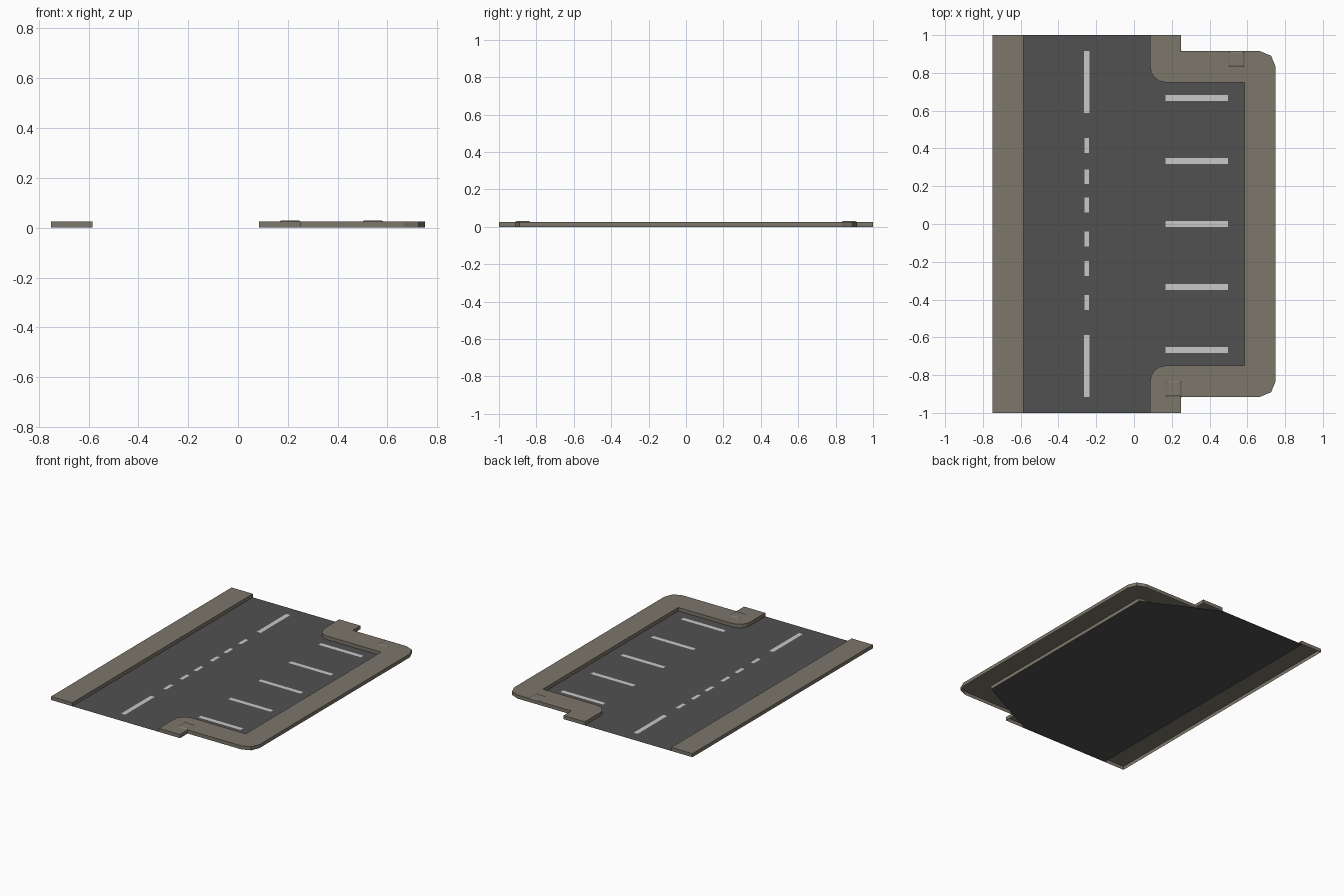
import bpy, bmesh, math

if "Cube" in bpy.data.objects:
    bpy.data.objects.remove(bpy.data.objects["Cube"])

H = 0.025  # kerb height


def mat(name, r, g, b):
    m = bpy.data.materials.new(name)
    m.diffuse_color = (r, g, b, 1)
    m.use_nodes = True
    m.node_tree.nodes["Principled BSDF"].inputs["Base Color"].default_value = m.diffuse_color
    return m


ASPHALT = mat("asphalt grey", 0.082, 0.082, 0.082)
PAVING = mat("warm paving", 0.205, 0.184, 0.147)
PAINT = mat("road paint", 0.58, 0.58, 0.58)


def finish(name, bm, material):
    me = bpy.data.meshes.new(name)
    bm.to_mesh(me)
    bm.free()
    me.materials.append(material)
    ob = bpy.data.objects.new(name, me)
    bpy.context.collection.objects.link(ob)
    return ob


def slab(name, outline, z, material, walls=False):
    """Flat outline at height z, optionally with walls to the ground (open below)."""
    bm = bmesh.new()
    top = [bm.verts.new((x, y, z)) for x, y in outline]
    bm.faces.new(top)
    if walls:
        low = [bm.verts.new((x, y, 0)) for x, y in outline]
        n = len(top)
        for i in range(n):
            j = (i + 1) % n
            bm.faces.new((top[i], low[i], low[j], top[j]))
    return finish(name, bm, material)


def rect(x0, x1, y0, y1):
    return [(x0, y0), (x1, y0), (x1, y1), (x0, y1)]


def arc(cx, cy, r, a0, a1, n):
    angles = [math.radians(a0 + (a1 - a0) * i / n) for i in range(n + 1)]
    return [(cx + r * math.cos(a), cy + r * math.sin(a)) for a in angles]


def mirrored(points):
    return [(x, -y) for x, y in reversed(points)]


# Road surface, tapering under the right pavement
road_half = [(-0.59, -1), (0.085, -1), (0.585, -0.75)]
slab("road_surface", road_half + mirrored(road_half), 0, ASPHALT)

# Left pavement
slab("left_pavement", rect(-0.75, -0.585, -1, 1), H, PAVING, True)

# Right pavement wrapped around the parking bay
outer = [(0.085, -1), (0.25, -1), (0.25, -0.915)] + arc(0.667, -0.832, 0.083, -90, 0, 2)
inner = [(0.585, -0.75)] + arc(0.168, -0.833, 0.083, 90, 180, 4)
slab("right_pavement", outer + mirrored(outer) + mirrored(inner) + inner, H, PAVING, True)

# Low raised pads on the pavement
for i, (cx, cy) in enumerate([(0.209, -0.872), (0.542, 0.872)]):
    bm = bmesh.new()
    rings = []
    for r, z in [(0.042, H), (0.034, H + 0.005)]:
        rings.append([bm.verts.new((x, y, z))
                      for x, y in rect(cx - r, cx + r, cy - r, cy + r)])
    for k in range(4):
        j = (k + 1) % 4
        bm.faces.new((rings[0][k], rings[0][j], rings[1][j], rings[1][k]))
    bm.faces.new(rings[1])
    finish(f"pavement_pad_{i}", bm, PAVING)

# Centre line: long ends and short dashes
for s in (-1, 1):
    y0, y1 = sorted((s * 0.587, s * 0.915))
    slab("centre_line_long", rect(-0.266, -0.235, y0, y1), 0.002, PAINT)
for y in (0.416, 0.25, 0.1, -0.08, -0.235, -0.415):
    slab("centre_line_dash", rect(-0.263, -0.238, y - 0.039, y + 0.039), 0.002, PAINT)

# Parking bay dividers
for i in range(-2, 3):
    y = i / 3
    slab("bay_line", rect(0.168, 0.497, y - 0.015, y + 0.015), 0.002, PAINT)
